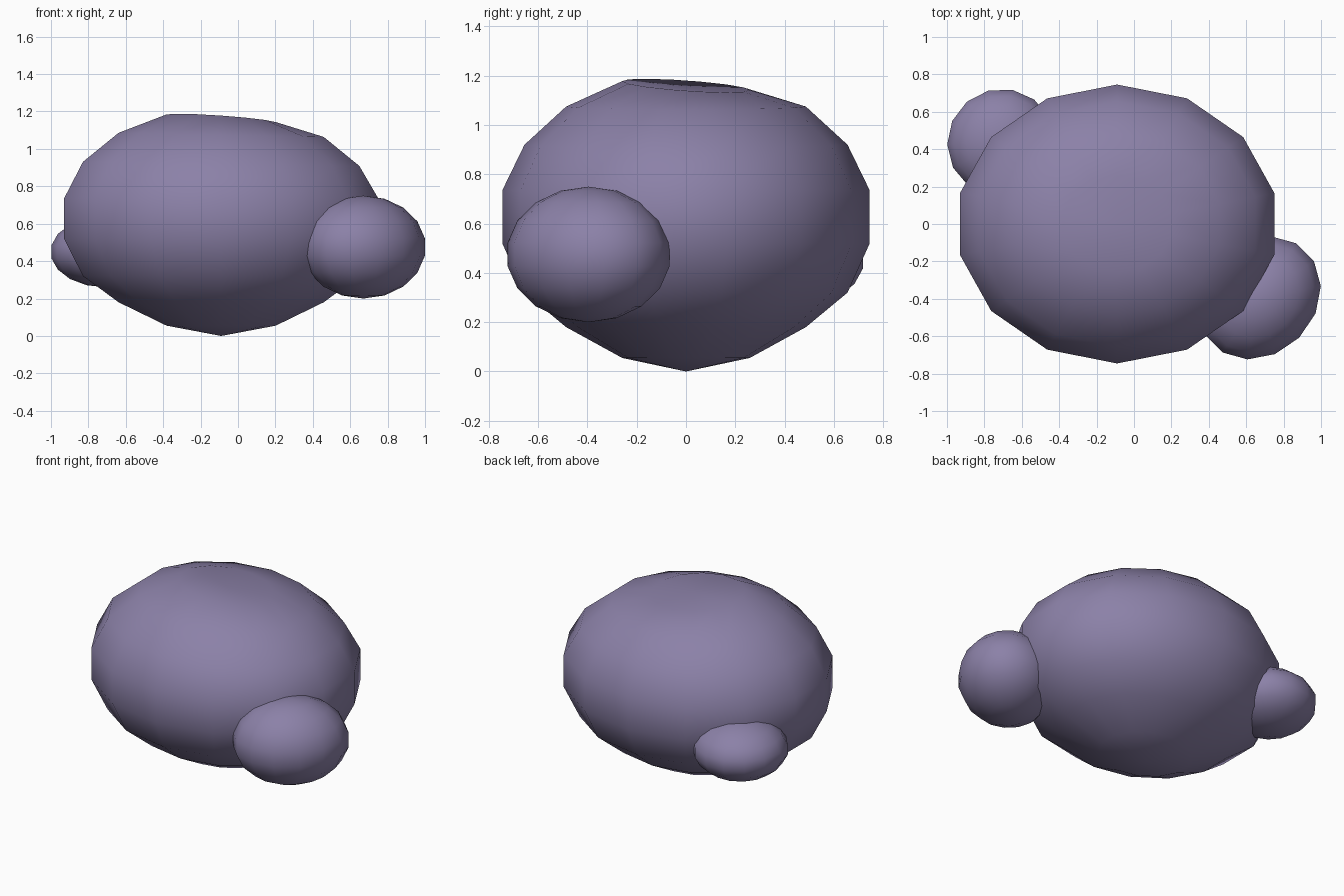
import bpy, bmesh, math

if "Cube" in bpy.data.objects:
    bpy.data.objects.remove(bpy.data.objects["Cube"])

SEG, STACKS = 14, 9

mat = bpy.data.materials.new("dusty_purple")
mat.diffuse_color = (0.26, 0.22, 0.39, 1)
mat.use_nodes = True
mat.node_tree.nodes["Principled BSDF"].inputs["Base Color"].default_value = mat.diffuse_color


def blob(name, center, radii, turn=0, heights=None, tweak=None):
    """Faceted ellipsoid of stacked rings; heights override the ring levels."""
    bm = bmesh.new()
    rings = []
    for s in range(STACKS + 1):
        a = math.pi * s / STACKS
        z = heights[s] if heights else center[2] - radii[2] * math.cos(a)
        if s in (0, STACKS):
            rings.append([bm.verts.new((0, 0, z))])
            continue
        ring = []
        for i in range(SEG):
            t = math.pi / 2 + math.tau * i / SEG
            x = radii[0] * math.sin(a) * math.cos(t)
            y = radii[1] * math.sin(a) * math.sin(t)
            ring.append(bm.verts.new((x, y, z + (tweak(s, x, y) if tweak else 0))))
        rings.append(ring)
    for lo, hi in zip(rings, rings[1:]):
        for i in range(SEG):
            j = (i + 1) % SEG
            if len(lo) == 1:
                bm.faces.new((lo[0], hi[j], hi[i]))
            elif len(hi) == 1:
                bm.faces.new((lo[i], lo[j], hi[0]))
            else:
                bm.faces.new((lo[i], lo[j], hi[j], hi[i]))
    bmesh.ops.recalc_face_normals(bm, faces=bm.faces)
    for f in bm.faces:
        f.smooth = True
    me = bpy.data.meshes.new(name)
    bm.to_mesh(me)
    bm.free()
    me.materials.append(mat)
    ob = bpy.data.objects.new(name, me)
    ob.location = (center[0], center[1], 0)
    ob.rotation_euler.z = math.radians(turn)
    bpy.context.collection.objects.link(ob)
    return ob


def crown(s, x, y):
    """Raise the crown slightly towards the front left."""
    return {8: -0.07 * x - 0.07 * y, 7: -0.02 * x, 6: -0.015 * x}.get(s, 0)


# Large rock with a slightly dished top
blob("main_boulder", (-0.09, 0, 0.6), (0.875, 0.757, 0.6),
     heights=[0, 0.055, 0.18, 0.32, 0.52, 0.735, 0.92, 1.075, 1.16, 1.15], tweak=crown)

# Two smaller rocks against opposite corners
blob("front_right_rock", (0.67, -0.395, 0.475), (0.36, 0.306, 0.275), turn=45)
blob("back_left_rock", (-0.71, 0.435, 0.45), (0.295, 0.29, 0.19), turn=40)
